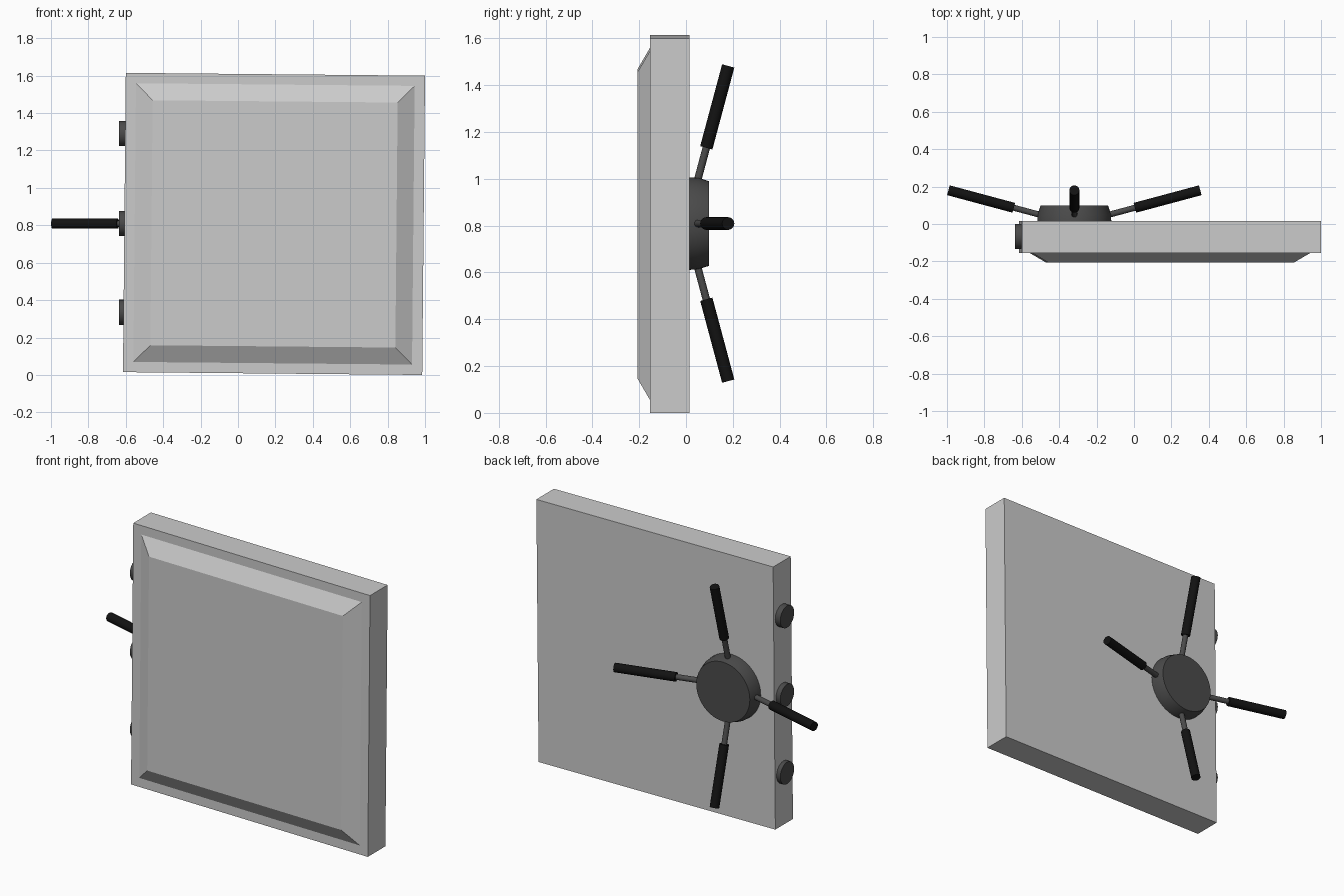
import bpy, bmesh
from math import sin, cos, radians, pi
from mathutils import Vector, Matrix

if "Cube" in bpy.data.objects:
    bpy.data.objects.remove(bpy.data.objects["Cube"])


def material(name, v):
    m = bpy.data.materials.new(name)
    m.diffuse_color = (v, v, v, 1)
    m.use_nodes = True
    m.node_tree.nodes["Principled BSDF"].inputs["Base Color"].default_value = m.diffuse_color
    return m


steel = material("dark_steel", 0.07)
rubber = material("black_rubber", 0.006)


def add_object(name, bm, mat=None, smooth=False):
    bmesh.ops.recalc_face_normals(bm, faces=bm.faces)
    mesh = bpy.data.meshes.new(name)
    bm.to_mesh(mesh)
    bm.free()
    ob = bpy.data.objects.new(name, mesh)
    bpy.context.collection.objects.link(ob)
    if mat:
        mesh.materials.append(mat)
    if smooth:
        bpy.ops.object.select_all(action='DESELECT')
        ob.select_set(True)
        bpy.context.view_layer.objects.active = ob
        bpy.ops.object.shade_smooth_by_angle(angle=radians(30))
    return ob


def turned(name, origin, axis, profile, sides, mat):
    """Solid of revolution: profile is (distance along axis, radius)."""
    bm = bmesh.new()
    rot = Vector(axis).to_track_quat('Z', 'Y').to_matrix().to_4x4()
    frame = Matrix.Translation(origin) @ rot
    rings = [[bm.verts.new(frame @ Vector((r * cos(2 * pi * i / sides), r * sin(2 * pi * i / sides), h)))
              for i in range(sides)] for h, r in profile]
    for a, b in zip(rings, rings[1:]):
        for i in range(sides):
            j = (i + 1) % sides
            bm.faces.new((a[i], a[j], b[j], b[i]))
    bm.faces.new(rings[0])
    bm.faces.new(rings[-1])
    return add_object(name, bm, mat, True)


# Door slab with a raised, chamfered front panel; hangs very slightly tilted
bm = bmesh.new()
levels = [(0.016, 0.80), (-0.154, 0.80), (-0.154, 0.745), (-0.207, 0.655)]
rings = [[bm.verts.new((sx * h, y, sz * h)) for sx, sz in ((-1, -1), (1, -1), (1, 1), (-1, 1))]
         for y, h in levels]
for a, b in zip(rings, rings[1:]):
    for i in range(4):
        j = (i + 1) % 4
        bm.faces.new((a[i], a[j], b[j], b[i]))
bm.faces.new(rings[0])
bm.faces.new(rings[-1])
door = add_object("door_slab", bm)
door.location = (0.1925, 0, 0.8075)
door.rotation_euler = (0, 0.0094, 0)

# Locking bolts along the left edge
for i, z in enumerate((0.335, 0.81, 1.29)):
    turned(f"bolt_{i + 1}", (-0.58, -0.067, z), (-1, 0, 0),
           [(0, 0.067), (0.057, 0.067)], 32, steel)

# Wheel hub on the back
CX, CZ = -0.319, 0.809
turned("wheel_hub", (CX, 0, CZ), (0, 1, 0),
       [(0.01, 0.198), (0.05, 0.196), (0.098, 0.181)], 48, steel)

# Four raked spokes, each with a thick grip
for i in range(4):
    a = i * pi / 2
    tilt = radians(15)
    d = Vector((cos(a) * cos(tilt), sin(tilt), sin(a) * cos(tilt)))
    turned(f"spoke_{i + 1}", (CX, 0, CZ), d, [(0.1, 0.016), (0.36, 0.016)], 16, steel)
    turned(f"grip_{i + 1}", (CX, 0, CZ), d, [(0.335, 0.027), (0.697, 0.027)], 20, rubber)
